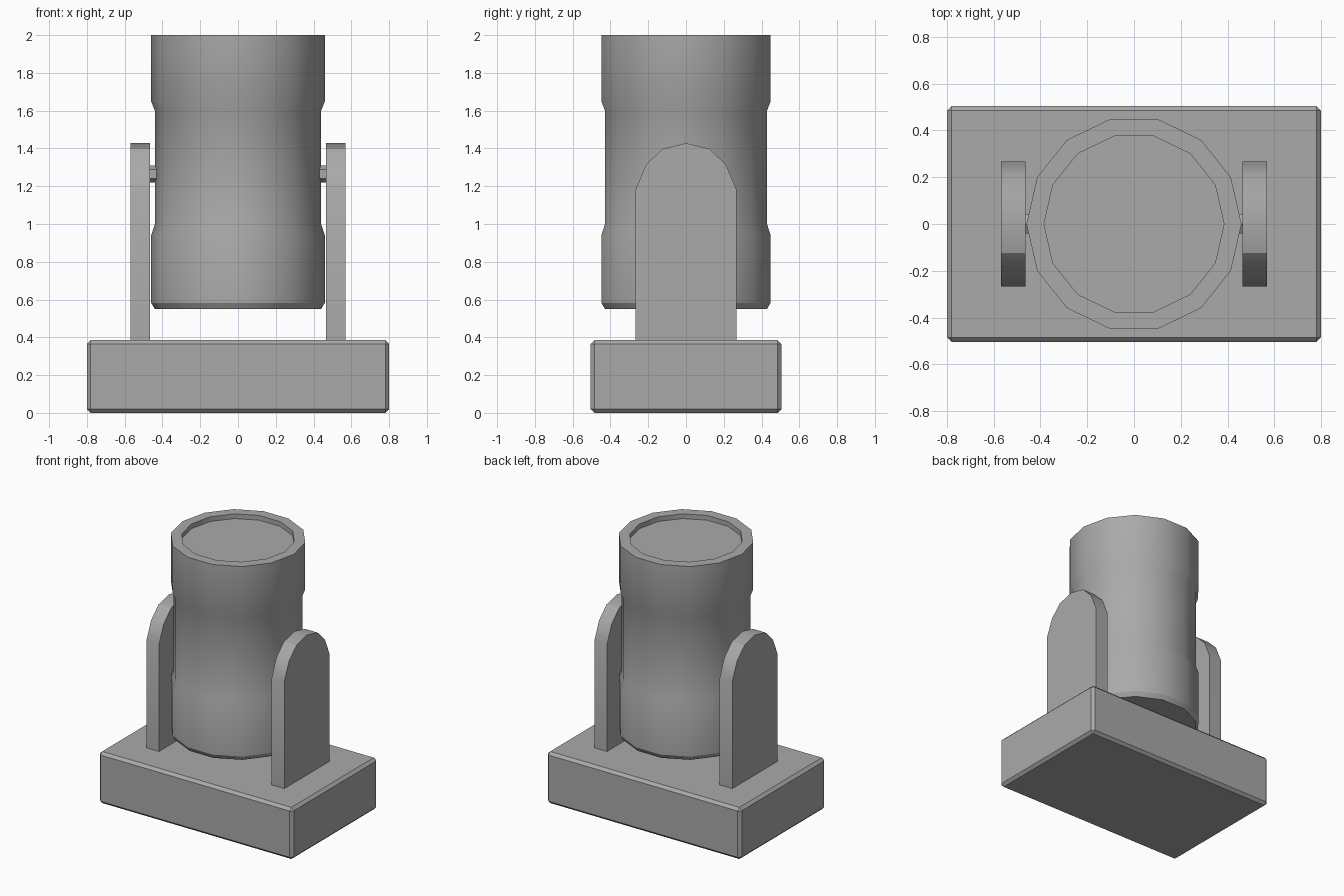
import bpy, bmesh, math
from mathutils import Matrix

cube = bpy.data.objects.get("Cube")
if cube:
    bpy.data.objects.remove(cube, do_unlink=True)

# Single grey finish
grey = bpy.data.materials.new("plain grey")
grey.use_nodes = True
colour = (0.4, 0.4, 0.4, 1)
grey.diffuse_color = colour
grey.node_tree.nodes["Principled BSDF"].inputs["Base Color"].default_value = colour


def finish(bm, name, smooth=True):
    """Turn a bmesh into a named object with the grey finish."""
    bmesh.ops.recalc_face_normals(bm, faces=bm.faces)
    mesh = bpy.data.meshes.new(name)
    bm.to_mesh(mesh)
    bm.free()
    mesh.materials.append(grey)
    obj = bpy.data.objects.new(name, mesh)
    bpy.context.collection.objects.link(obj)
    if smooth:
        bpy.ops.object.select_all(action='DESELECT')
        obj.select_set(True)
        bpy.context.view_layer.objects.active = obj
        bpy.ops.object.shade_smooth_by_angle(angle=math.radians(30))
    return obj


# Base block with chamfered edges
bm = bmesh.new()
bmesh.ops.create_cube(bm, size=1)
bmesh.ops.scale(bm, vec=(1.6, 1.01, 0.385), verts=bm.verts)
bmesh.ops.translate(bm, vec=(0, 0, 0.1925), verts=bm.verts)
bmesh.ops.bevel(bm, geom=bm.edges[:], offset=0.02, segments=1, affect='EDGES')
finish(bm, "base", smooth=False)

# Barrel: rings of (radius, height), ending in a shallow recess at the mouth
SIDES = 14
profile = [(0.44, 0.55), (0.46, 0.583), (0.46, 0.94), (0.44, 1.0), (0.44, 1.6),
           (0.46, 1.65), (0.46, 2.0), (0.385, 2.0), (0.385, 1.965)]
bm = bmesh.new()
rings = []
for r, z in profile:
    angles = [math.tau * i / SIDES for i in range(SIDES)]
    rings.append([bm.verts.new((r * math.cos(a), r * math.sin(a), z)) for a in angles])
for low, high in zip(rings, rings[1:]):
    for i in range(SIDES):
        j = (i + 1) % SIDES
        bm.faces.new((low[i], low[j], high[j], high[i]))
bm.faces.new(rings[0])
bm.faces.new(rings[-1])
finish(bm, "barrel")

# Round-topped supports and the pivot pins that hold the barrel
half_arch = [(0.267, 0.37), (0.267, 1.183), (0.212, 1.313), (0.125, 1.398)]
outline = half_arch + [(0, 1.428)] + [(-y, z) for y, z in reversed(half_arch)]
for side, label in ((1, "left"), (-1, "right")):
    bm = bmesh.new()
    face = bm.faces.new([bm.verts.new((side * 0.465, y, z)) for y, z in outline])
    out = bmesh.ops.extrude_face_region(bm, geom=[face], use_keep_orig=True)
    moved = [v for v in out["geom"] if isinstance(v, bmesh.types.BMVert)]
    bmesh.ops.translate(bm, vec=(side * 0.104, 0, 0), verts=moved)
    finish(bm, label + "_support")

    bm = bmesh.new()
    place = Matrix.Translation((side * 0.45, 0, 1.265)) @ Matrix.Rotation(math.pi / 2, 4, 'Y')
    place = place @ Matrix.Rotation(math.pi / 2, 4, 'Z')
    bmesh.ops.create_cone(bm, cap_ends=True, segments=6, radius1=0.046, radius2=0.046,
                          depth=0.06, matrix=place)
    finish(bm, label + "_pivot_pin", smooth=False)
